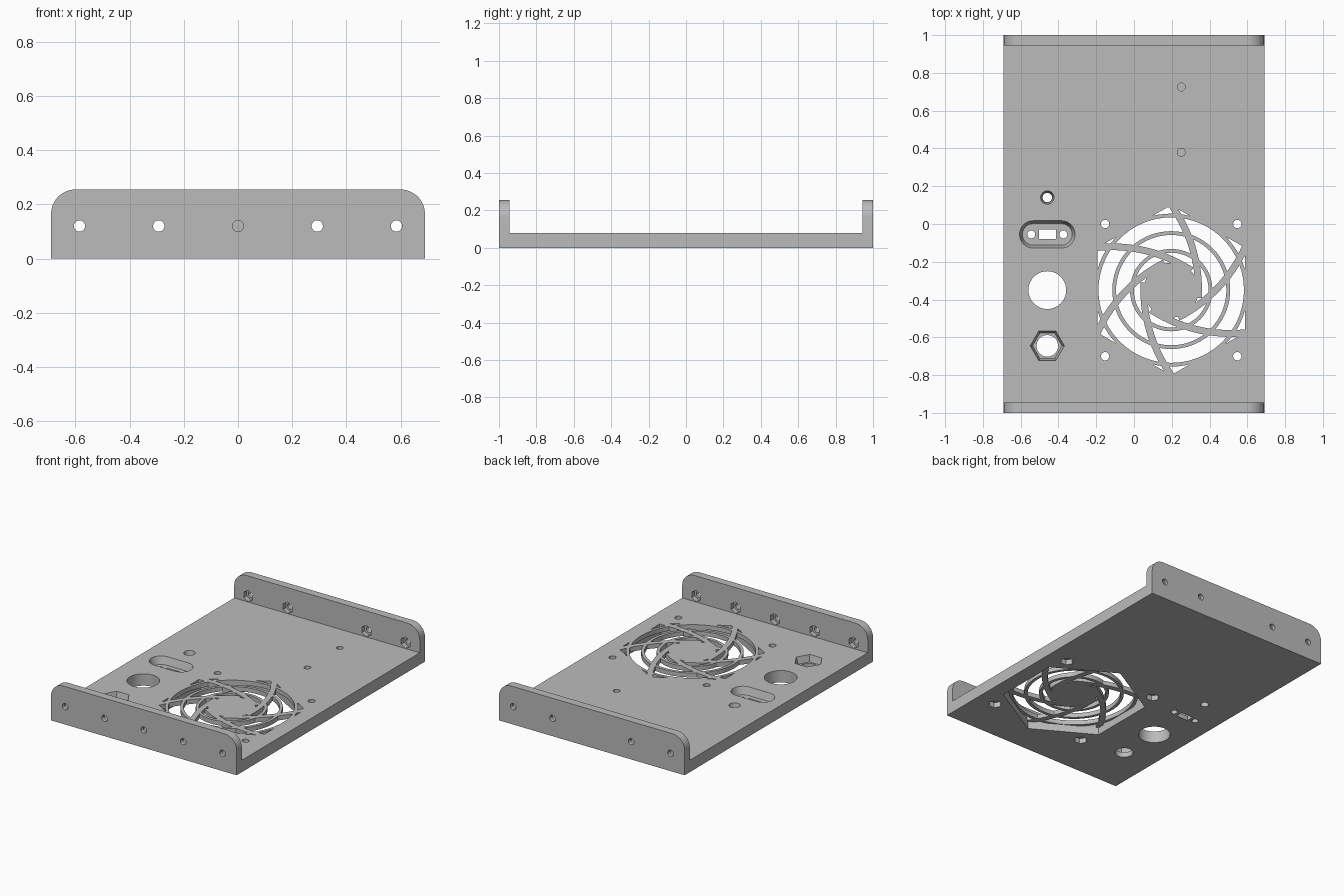
import bpy, bmesh
from math import sin, cos, pi, radians
from mathutils import Matrix, Vector

cube = bpy.data.objects.get("Cube")
if cube:
    bpy.data.objects.remove(cube, do_unlink=True)

grey = bpy.data.materials.new("plain_grey")
grey.use_nodes = True
grey.diffuse_color = (0.5, 0.5, 0.5, 1)
grey.node_tree.nodes["Principled BSDF"].inputs["Base Color"].default_value = (0.5, 0.5, 0.5, 1)

SIDE = Matrix.Rotation(pi / 2, 4, 'X')   # stands an outline up in the xz plane


# ---- helpers: outlines and lofted prisms ----
def ngon(x, y, r, n=40, turn=0.0):
    return [(x + r * cos(turn + 2 * pi * i / n), y + r * sin(turn + 2 * pi * i / n))
            for i in range(n)]


def arc(x, y, r, a, b, n=12):
    return [(x + r * cos(radians(a + (b - a) * i / n)),
             y + r * sin(radians(a + (b - a) * i / n))) for i in range(n + 1)]


def rect(x, y, w, h):
    return [(x - w, y - h), (x + w, y - h), (x + w, y + h), (x - w, y + h)]


def stadium(x, y, half, r):
    return arc(x + half, y, r, -90, 90) + arc(x - half, y, r, 90, 270)


def prism(bm, low, z0, z1, high=None, matrix=Matrix()):
    rings = []
    for outline, z in ((low, z0), (high or low, z1)):
        rings.append([bm.verts.new(matrix @ Vector((x, y, z))) for x, y in outline])
    a, b = rings
    bm.faces.new(a[::-1])
    bm.faces.new(b)
    for i in range(len(a)):
        j = (i + 1) % len(a)
        bm.faces.new((a[i], a[j], b[j], b[i]))


def tube(bm, x, y, r0, r1, z0, z1, n=72):
    loops = [[bm.verts.new((px, py, z)) for px, py in ngon(x, y, r, n)]
             for r, z in ((r0, z0), (r1, z0), (r1, z1), (r0, z1))]
    for k in range(4):
        p, q = loops[k], loops[(k + 1) % 4]
        for i in range(n):
            j = (i + 1) % n
            bm.faces.new((p[i], p[j], q[j], q[i]))


def finish(bm, name, helper=True):
    bmesh.ops.recalc_face_normals(bm, faces=bm.faces)
    mesh = bpy.data.meshes.new(name)
    bm.to_mesh(mesh)
    bm.free()
    mesh.materials.append(grey)
    ob = bpy.data.objects.new(name, mesh)
    bpy.context.scene.collection.objects.link(ob)
    ob.hide_render = helper
    return ob


def cut(target, cutter):
    bpy.context.view_layer.objects.active = target
    mod = target.modifiers.new("cut", 'BOOLEAN')
    mod.operation, mod.solver, mod.object = 'DIFFERENCE', 'EXACT', cutter
    bpy.ops.object.modifier_apply(modifier=mod.name)
    bpy.data.objects.remove(cutter, do_unlink=True)


# ---- panel: rounded end outline run along y, hollowed between the flanges ----
bm = bmesh.new()
W, H, R, T = 0.69, 0.255, 0.09, 0.08
outline = [(-W, 0), (W, 0)] + arc(W - R, H - R, R, 0, 90) + arc(R - W, H - R, R, 90, 180)
prism(bm, outline, -1, 1, matrix=SIDE)
panel = finish(bm, "vented_panel", helper=False)

bm = bmesh.new()
prism(bm, rect(0, 0, 1, 0.945), T, 1)
cut(panel, finish(bm, "inner_space"))

# ---- pockets: nut traps, tapered seats, screw recesses underneath ----
PX = -0.459
flange_holes = [(x * 0.2925, side) for side in (-1, 1) for x in range(-2, 3)
                if not (side == 1 and x == 0)]
FX, FY = 0.197, -0.35
fan_screws = [(FX + 0.35 * sx, FY + 0.35 * sy) for sx in (-1, 1) for sy in (-1, 1)]

bm = bmesh.new()
for x, side in flange_holes:
    prism(bm, ngon(x, 0.12, 0.038, 6, pi / 2), -0.975 * side, -0.92 * side, matrix=SIDE)
for x, y in fan_screws:
    prism(bm, ngon(x, y, 0.042, 6), -0.1, 0.035)
prism(bm, stadium(PX, -0.055, 0.075, 0.057), 0.03, T + 0.005,
      stadium(PX, -0.055, 0.075, 0.074))
prism(bm, ngon(PX, -0.645, 0.078, 6), 0.035, T + 0.005, ngon(PX, -0.645, 0.092, 6))
prism(bm, ngon(PX, 0.14, 0.027), 0.03, T + 0.005, ngon(PX, 0.14, 0.036))
for y in (0.38, 0.725):
    prism(bm, ngon(0.25, y, 0.021), 0.03, 0.2)
cut(panel, finish(bm, "pockets"))

# ---- through holes ----
bm = bmesh.new()
for x, side in flange_holes:
    prism(bm, ngon(x, 0.12, 0.021, 24), -1.1 * side, -0.9 * side, matrix=SIDE)
for x, y in fan_screws:
    prism(bm, ngon(x, y, 0.022, 24), -0.1, 0.2)
for y, r in ((-0.35, 0.1), (-0.645, 0.057), (0.14, 0.025)):
    prism(bm, ngon(PX, y, r), -0.1, 0.2)
prism(bm, rect(PX, -0.055, 0.045, 0.025), -0.1, 0.2)
for dx in (-0.085, 0.085):
    prism(bm, ngon(PX + dx, -0.055, 0.021, 24), -0.1, 0.2)
cut(panel, finish(bm, "through_holes"))

# ---- fan grille: hexagonal opening that leaves a hub, rings and swirled arms ----
bm = bmesh.new()
prism(bm, ngon(FX, FY, 0.45, 6, pi / 2), -0.1, 0.12)
opening = finish(bm, "fan_opening")

GRILLE = 0.05
bm = bmesh.new()
prism(bm, ngon(FX, FY, 0.145, 48), GRILLE, 0.2)
for r in (0.208, 0.302, 0.395):
    tube(bm, FX, FY, r - 0.01, r + 0.01, GRILLE, 0.2)
cut(opening, finish(bm, "hub_and_rings"))

bm = bmesh.new()
swirl = arc(-0.631, 0, 0.794, -3, 42, 16) + arc(-0.631, 0, 0.758, 42, -3, 16)
for k in range(6):
    place = Matrix.Translation((FX, FY, 0)) @ Matrix.Rotation(k * pi / 3, 4, 'Z')
    prism(bm, swirl, GRILLE, 0.2, matrix=place)
cut(opening, finish(bm, "swirl_arms"))
cut(panel, opening)

# ---- shading ----
bpy.ops.object.select_all(action='DESELECT')
panel.select_set(True)
bpy.context.view_layer.objects.active = panel
bpy.ops.object.shade_smooth_by_angle(angle=radians(30))
